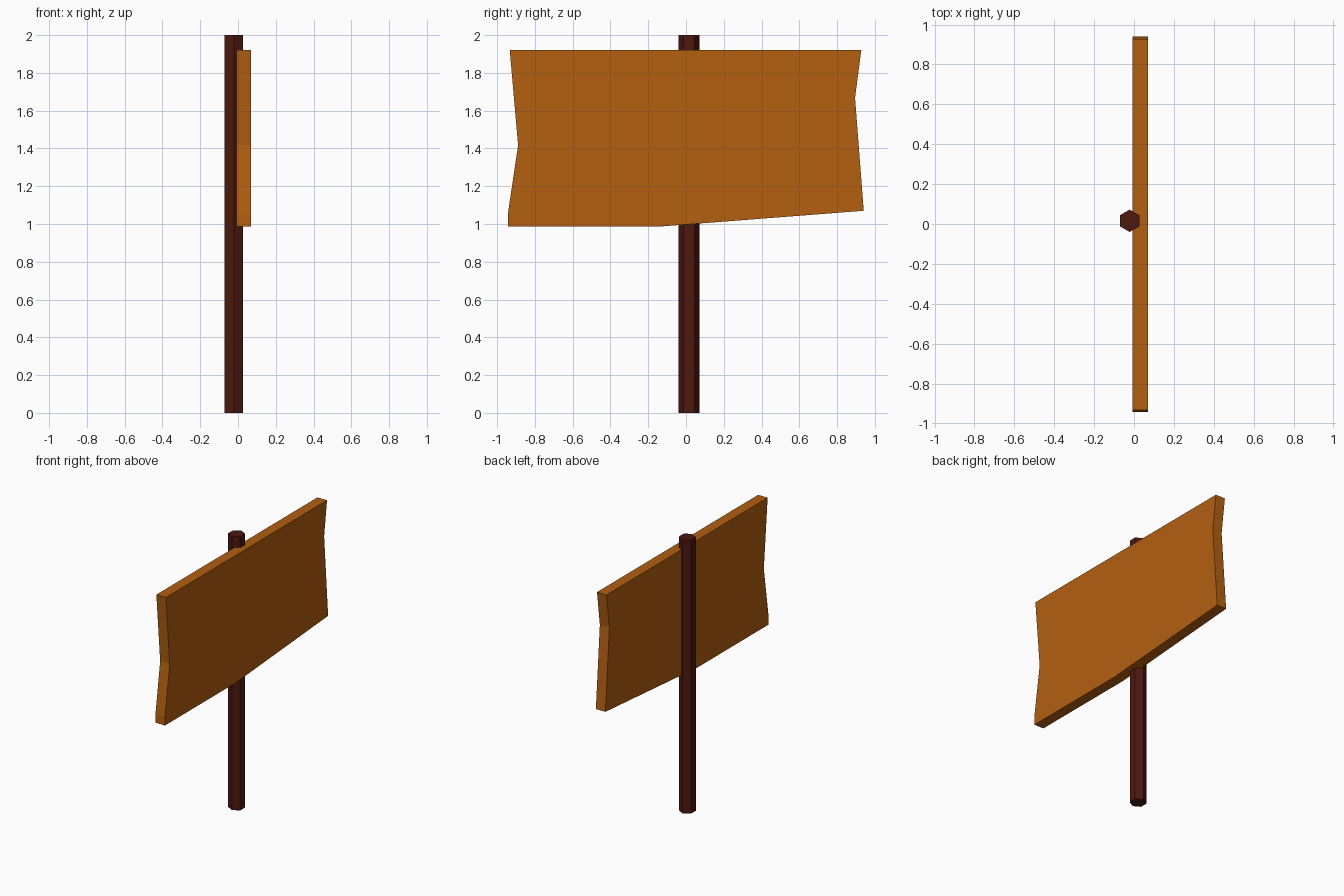
import bpy, bmesh
from math import cos, sin, pi
from mathutils import Vector

if "Cube" in bpy.data.objects:
    bpy.data.objects.remove(bpy.data.objects["Cube"])


def material(name, rgb):
    mat = bpy.data.materials.new(name)
    mat.diffuse_color = (*rgb, 1)
    mat.use_nodes = True
    mat.node_tree.nodes["Principled BSDF"].inputs["Base Color"].default_value = mat.diffuse_color
    return mat


def prism(name, outline, direction, mat):
    """Extrude a flat 3D outline into a closed, flat-shaded solid."""
    bm = bmesh.new()
    face = bm.faces.new([bm.verts.new(p) for p in outline])
    ext = bmesh.ops.extrude_face_region(bm, geom=[face], use_keep_orig=True)
    moved = [g for g in ext["geom"] if isinstance(g, bmesh.types.BMVert)]
    bmesh.ops.translate(bm, verts=moved, vec=Vector(direction))
    bmesh.ops.recalc_face_normals(bm, faces=bm.faces)
    mesh = bpy.data.meshes.new(name)
    bm.to_mesh(mesh)
    bm.free()
    mesh.materials.append(mat)
    obj = bpy.data.objects.new(name, mesh)
    bpy.context.collection.objects.link(obj)
    return obj


dark_wood = material("dark_wood", (0.075, 0.009, 0.004))
light_wood = material("light_wood", (0.45, 0.115, 0.005))

# Six-sided post, corners pointing along y
POST_X, POST_Y, POST_R = -0.022, 0.016, 0.056
hexagon = [(POST_X + POST_R * sin(i * pi / 3), POST_Y + POST_R * cos(i * pi / 3), 0)
           for i in range(6)]
prism("post", hexagon, (0, 0, 2), dark_wood)

# Rough-cut sign board, outline in (y, z), partly sunk into the post
BOARD_BACK, BOARD_FRONT = -0.007, 0.07
outline = [(-0.933, 1.92), (-0.889, 1.417), (-0.943, 1.054), (-0.943, 0.988),
           (-0.119, 0.988), (0.941, 1.07), (0.895, 1.668), (0.928, 1.92)]
prism("sign_board", [(BOARD_BACK, y, z) for y, z in outline],
      (BOARD_FRONT - BOARD_BACK, 0, 0), light_wood)
